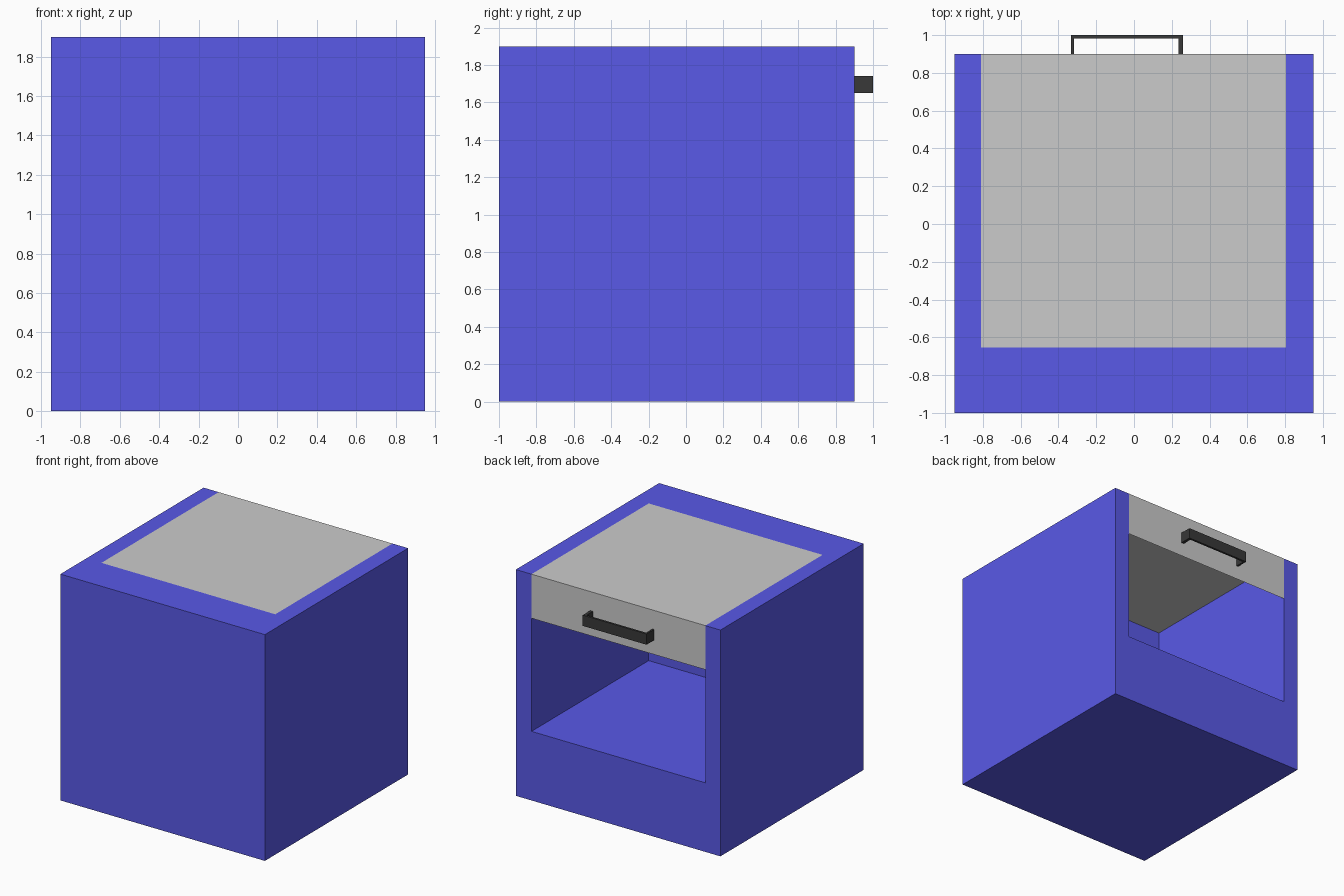
import bpy, bmesh

if "Cube" in bpy.data.objects:
    bpy.data.objects.remove(bpy.data.objects["Cube"])


def material(name, color):
    m = bpy.data.materials.new(name)
    m.diffuse_color = color
    m.use_nodes = True
    m.node_tree.nodes["Principled BSDF"].inputs["Base Color"].default_value = m.diffuse_color
    return m


def make_object(name, bm, mat=None):
    bmesh.ops.remove_doubles(bm, verts=bm.verts, dist=1e-5)
    bmesh.ops.recalc_face_normals(bm, faces=bm.faces)
    mesh = bpy.data.meshes.new(name)
    bm.to_mesh(mesh)
    bm.free()
    obj = bpy.data.objects.new(name, mesh)
    bpy.context.collection.objects.link(obj)
    if mat:
        mesh.materials.append(mat)
    return obj


def extrude_profile(name, points, direction, mat):
    bm = bmesh.new()
    face = bm.faces.new([bm.verts.new(p) for p in points])
    new = bmesh.ops.extrude_face_region(bm, geom=[face], use_keep_orig=True)["geom"]
    bmesh.ops.translate(bm, vec=direction,
                        verts=[v for v in new if isinstance(v, bmesh.types.BMVert)])
    return make_object(name, bm, mat)


blue = material("blue", (0.1, 0.1, 0.8, 1))
black = material("black", (0.04, 0.04, 0.04, 1))

X, FRONT, BACK, TOP = 0.95, -1.0, 0.9, 1.9
L, R, INNER, FLOOR, LIP = -0.81, 0.805, -0.655, 0.58, 1.53

# Cabinet base, filled up to the compartment floor, then the U-shaped walls
base_pts = [(-X, FRONT), (X, FRONT), (X, BACK), (R, BACK),
            (R, INNER), (L, INNER), (L, BACK), (-X, BACK)]
walls = [(x, y, 0) for x, y in base_pts]
cabinet = extrude_profile("cabinet_walls", walls, (0, 0, TOP), blue)

# Floor, underside and rear face of the block that closes the U below
bm = bmesh.new()
section = [(INNER, FLOOR), (BACK, FLOOR), (BACK, 0), (INNER, 0)]
for (y0, z0), (y1, z1) in zip(section, section[1:]):
    bm.faces.new([bm.verts.new(p) for p in
                  [(L, y0, z0), (R, y0, z0), (R, y1, z1), (L, y1, z1)]])
make_object("compartment_floor", bm, blue)

# Thin lid sheet folded down into a drawer front
bm = bmesh.new()
fold = [(INNER, TOP), (BACK, TOP), (BACK, LIP)]
for (y0, z0), (y1, z1) in zip(fold, fold[1:]):
    bm.faces.new([bm.verts.new(p) for p in
                  [(L, y0, z0), (L, y1, z1), (R, y1, z1), (R, y0, z0)]])
make_object("lid_and_drawer_front", bm)

# Handle: bracket profile with one thin and one thicker leg
bracket = [(-0.333, 0.9), (-0.333, 1.0), (0.26, 1.0), (0.26, 0.9),
           (0.235, 0.9), (0.235, 0.982), (-0.317, 0.982), (-0.317, 0.9)]
extrude_profile("handle", [(x, y, 1.65) for x, y in bracket], (0, 0, 0.09), black)
